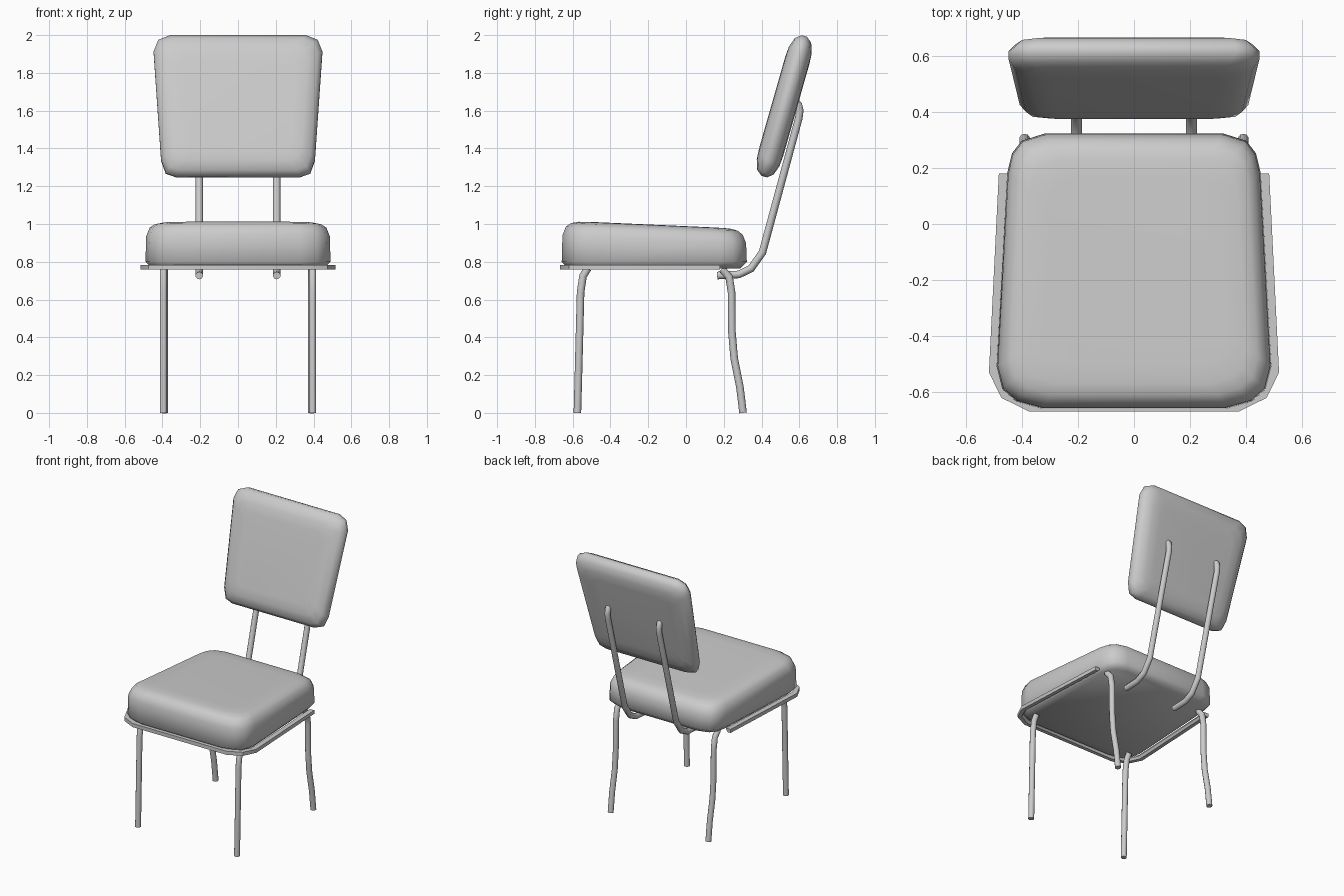
import bpy
import bmesh
import math
from mathutils import Vector, Matrix

cube = bpy.data.objects.get("Cube")
if cube:
    bpy.data.objects.remove(cube, do_unlink=True)

grey = bpy.data.materials.new("plain grey")
GREY = (0.6, 0.6, 0.6, 1)
grey.diffuse_color = GREY
grey.use_nodes = True
grey.node_tree.nodes["Principled BSDF"].inputs["Base Color"].default_value = GREY


def loft(name, rings, angle):
    """Skin a list of closed rings and cap both ends."""
    bm = bmesh.new()
    loops = [[bm.verts.new(p) for p in ring] for ring in rings]
    n = len(loops[0])
    for a, b in zip(loops, loops[1:]):
        for i in range(n):
            j = (i + 1) % n
            bm.faces.new((a[i], a[j], b[j], b[i]))
    bm.faces.new(loops[0])
    bm.faces.new(loops[-1])
    bmesh.ops.recalc_face_normals(bm, faces=bm.faces)
    mesh = bpy.data.meshes.new(name)
    bm.to_mesh(mesh)
    bm.free()
    mesh.materials.append(grey)
    obj = bpy.data.objects.new(name, mesh)
    bpy.context.collection.objects.link(obj)
    bpy.ops.object.select_all(action="DESELECT")
    obj.select_set(True)
    bpy.context.view_layer.objects.active = obj
    bpy.ops.object.shade_smooth_by_angle(angle=math.radians(angle))
    return obj


def sweep(name, path, axis, section, angle=50):
    """Sweep a section along a planar path whose plane normal is axis."""
    path = [Vector(p) for p in path]
    rings = []
    for i, p in enumerate(path):
        before = (p - path[max(i - 1, 0)]).normalized()
        after = (path[min(i + 1, len(path) - 1)] - p).normalized()
        tangent = (before + after).normalized()
        side = tangent.cross(axis)
        mitre = 1 / max(0.7, tangent.dot(after if after.length else before))
        rings.append([p + side * (s * mitre) + axis * t for s, t in section])
    return loft(name, rings, angle)


def cushion(name, right_side, layers):
    """Stack scaled copies of a symmetric outline; layers are (height, inset)."""
    outline = right_side + [(-x, y) for x, y in reversed(right_side)]
    half_w = max(x for x, y in outline)
    half_d = max(y for x, y in outline)
    rings = [[Vector((x * (1 - d / half_w), y * (1 - d / half_d), h))
              for x, y in outline] for h, d in layers]
    return loft(name, rings, 80)


# Seat cushion, with its top sloping down towards the back
seat = cushion(
    "seat_cushion",
    [(0.33, -0.49), (0.42, -0.465), (0.47, -0.42), (0.49, -0.34),
     (0.452, 0.35), (0.435, 0.42), (0.40, 0.465), (0.32, 0.49)],
    [(0.765, 0.035), (0.80, 0.0), (0.92, 0.004), (0.965, 0.022),
     (0.985, 0.05), (0.994, 0.09), (0.996, 0.16)])
for v in seat.data.vertices:
    if v.co.z > 0.9:
        v.co.z -= 0.045 * v.co.y
    v.co.y -= 0.168

# Backrest cushion, leaning back
back = cushion(
    "backrest_cushion",
    [(0.33, -0.39), (0.385, -0.37), (0.41, -0.30),
     (0.45, 0.30), (0.425, 0.365), (0.365, 0.39)],
    [(-0.067, 0.14), (-0.063, 0.08), (-0.045, 0.027), (-0.015, 0.003),
     (0.015, 0.003), (0.045, 0.027), (0.063, 0.08), (0.067, 0.14)])
lean = math.atan(0.285)
back.data.transform(Matrix.Translation((0, 0.52, 1.623))
                    @ Matrix.Rotation(math.pi / 2 - lean, 4, "X"))

# Trim strip around the sides and front of the seat
strip = [(0.462, 0.18), (0.497, -0.525), (0.458, -0.605), (0.37, -0.648)]
strip += [(-x, y) for x, y in reversed(strip)]
sweep("seat_trim", [(x, y, 0.77) for x, y in strip], Vector((0, 0, 1)),
      [(-0.02, -0.012), (0.006, -0.012), (0.017, 0.004),
       (0.015, 0.014), (-0.02, 0.014)], 30)

# Bent tubes, given as (y, z) paths and repeated on both sides
SIDES = 10
round_section = [(0.02 * math.cos(2 * math.pi * k / SIDES),
                  0.02 * math.sin(2 * math.pi * k / SIDES)) for k in range(SIDES)]
tubes = {
    "front_leg": (0.395, [(-0.575, 0), (-0.57, 0.18), (-0.558, 0.64),
                          (-0.545, 0.725), (-0.52, 0.765)]),
    "back_leg": (0.39, [(0.302, 0), (0.285, 0.14), (0.255, 0.29), (0.243, 0.43),
                        (0.241, 0.64), (0.228, 0.72), (0.19, 0.762)]),
    "back_support": (0.205, [(0.165, 0.727), (0.28, 0.733), (0.345, 0.765),
                             (0.405, 0.85), (0.597, 1.56), (0.602, 1.60),
                             (0.595, 1.63), (0.565, 1.66)]),
}
for part, (x, path) in tubes.items():
    for side, sign in (("left", 1), ("right", -1)):
        sweep(f"{part}_{side}", [(sign * x, y, z) for y, z in path],
              Vector((1, 0, 0)), round_section)
